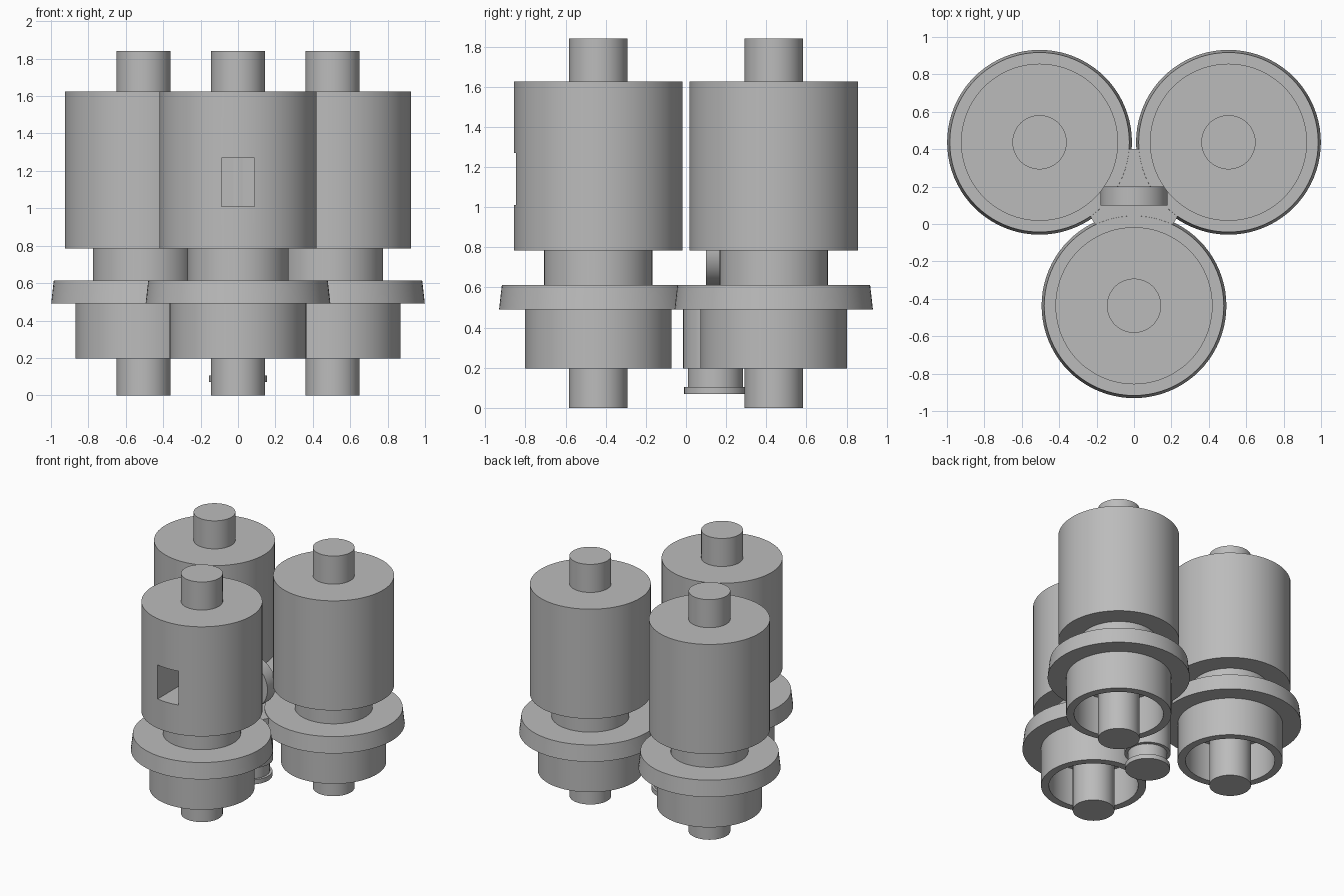
import bpy
import math
from mathutils import Matrix

cube = bpy.data.objects.get("Cube")
if cube:
    bpy.data.objects.remove(cube, do_unlink=True)

# One grey for everything
grey = bpy.data.materials.new("machined grey")
grey.use_nodes = True
colour = (0.5, 0.5, 0.5, 1)
grey.diffuse_color = colour
grey.node_tree.nodes["Principled BSDF"].inputs["Base Color"].default_value = colour

SEGMENTS = 80
CENTRE_Y = 0.146


def smooth(obj):
    bpy.ops.object.select_all(action="DESELECT")
    obj.select_set(True)
    bpy.context.view_layer.objects.active = obj
    bpy.ops.object.shade_smooth_by_angle(angle=math.radians(30))


def lathe(name, profile, x, y, closed=False):
    """Turn an (r, z) profile, listed bottom to top, about a vertical axis."""
    n, rows = SEGMENTS, len(profile)
    verts = []
    for r, z in profile:
        for i in range(n):
            a = math.tau * i / n
            verts.append((r * math.cos(a), r * math.sin(a), z))
    faces = []
    for k in range(rows if closed else rows - 1):
        low, high = k * n, (k + 1) % rows * n
        for i in range(n):
            j = (i + 1) % n
            faces.append((low + i, low + j, high + j, high + i))
    if not closed:
        faces.append(tuple(reversed(range(n))))
        faces.append(tuple(range((rows - 1) * n, rows * n)))
    mesh = bpy.data.meshes.new(name)
    mesh.from_pydata(verts, [], faces)
    mesh.materials.append(grey)
    obj = bpy.data.objects.new(name, mesh)
    obj.location = (x, y, 0)
    bpy.context.collection.objects.link(obj)
    smooth(obj)
    return obj


def tube(name, r, z0, z1, x, y):
    return lathe(name, [(r, z0), (r, z1)], x, y)


# Three identical columns in a triangle
columns = {"front": (0, -0.437), "left": (0.505, 0.437), "right": (-0.505, 0.437)}
drums = {}
for side, (x, y) in columns.items():
    tube(side + "_spindle", 0.145, 0, 1.84, x, y)
    drums[side] = tube(side + "_drum", 0.42, 0.785, 1.625, x, y)
    tube(side + "_neck", 0.27, 0.6, 0.79, x, y)
    lathe(side + "_flange", [(0.494, 0.49), (0.48, 0.613)], x, y)
    # Hollow skirt, open underneath
    lathe(side + "_skirt",
          [(0.365, 0.197), (0.365, 0.495), (0.31, 0.495), (0.31, 0.197)],
          x, y, closed=True)

# Rectangular pocket in the front drum
bpy.ops.mesh.primitive_cube_add(size=1, location=(0, -0.75, 1.14))
cutter = bpy.context.object
cutter.name = "pocket_cutter"
cutter.scale = (0.175, 0.34, 0.26)
cutter.hide_render = True
cutter.data.materials.append(grey)
drum = drums["front"]
cut = drum.modifiers.new("pocket", "BOOLEAN")
cut.operation = "DIFFERENCE"
cut.solver = "EXACT"
cut.object = cutter
bpy.context.view_layer.objects.active = drum
bpy.ops.object.modifier_apply(modifier=cut.name)
bpy.data.objects.remove(cutter, do_unlink=True)
smooth(drum)

# Central hub joining the columns, with a grooved stem below
tube("hub_plate", 0.255, 0.495, 0.608, 0, CENTRE_Y)
lathe("hub_stem",
      [(0.155, 0.07), (0.155, 0.105), (0.137, 0.105), (0.137, 0.197),
       (0.16, 0.197), (0.16, 0.5)], 0, CENTRE_Y)

# Upright disc standing on the hub
disc = tube("upright_disc", 0.18, -0.05, 0.05, 0, 0)
disc.data.transform(Matrix.Rotation(math.pi / 2, 4, "X"))
disc.location = (0, 0.15, 0.787)
